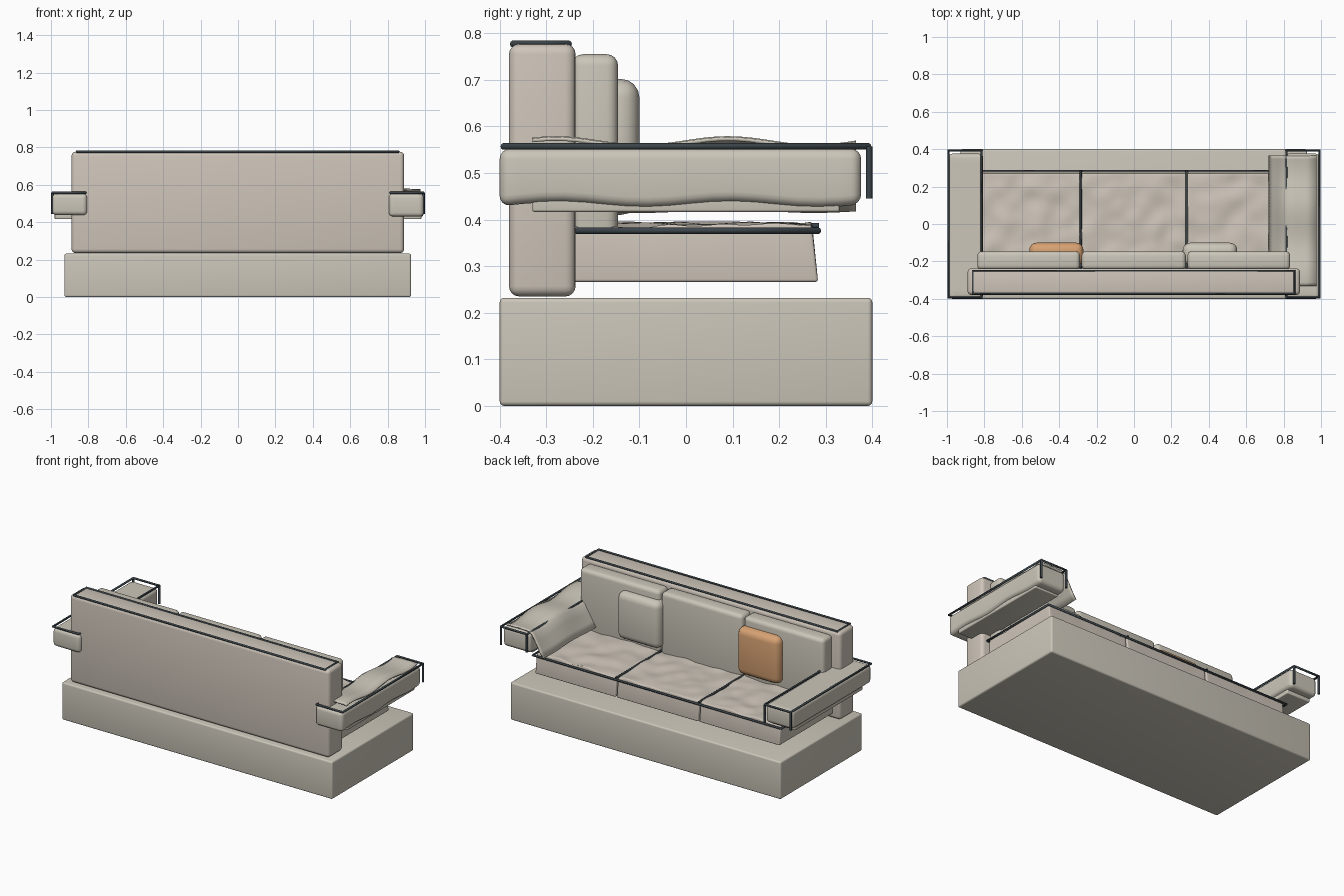
import bpy
import bmesh
import math
from mathutils import Vector, noise

cube = bpy.data.objects.get("Cube")
if cube:
    bpy.data.objects.remove(cube)


def make_material(name, rgb):
    mat = bpy.data.materials.new(name)
    mat.use_nodes = True
    color = (*rgb, 1)
    mat.diffuse_color = color
    bsdf = next(n for n in mat.node_tree.nodes if n.type == 'BSDF_PRINCIPLED')
    bsdf.inputs["Base Color"].default_value = color
    return mat


BEIGE = make_material("beige_fabric", (0.60, 0.565, 0.485))
WARM = make_material("warm_beige_fabric", (0.62, 0.56, 0.49))
ORANGE = make_material("orange_fabric", (0.68, 0.36, 0.17))
DARK = make_material("dark_piping", (0.045, 0.06, 0.07))


def finish(name, bm, mat):
    bmesh.ops.recalc_face_normals(bm, faces=bm.faces[:])
    mesh = bpy.data.meshes.new(name)
    bm.to_mesh(mesh)
    bm.free()
    mesh.materials.append(mat)
    obj = bpy.data.objects.new(name, mesh)
    bpy.context.collection.objects.link(obj)
    bpy.ops.object.select_all(action='DESELECT')
    obj.select_set(True)
    bpy.context.view_layer.objects.active = obj
    bpy.ops.object.shade_smooth_by_angle(angle=math.radians(40))
    return obj


def rounded_box(name, x, y, z, radius, mat, shape=None, cuts=0):
    """Bevelled box between (min, max) pairs, optionally cut and reshaped."""
    bm = bmesh.new()
    bmesh.ops.create_cube(bm, size=1)
    lo = Vector((x[0], y[0], z[0]))
    size = Vector((x[1], y[1], z[1])) - lo
    for v in bm.verts:
        v.co = Vector([lo[i] + (v.co[i] + 0.5) * size[i] for i in range(3)])
    bmesh.ops.bevel(bm, geom=bm.edges[:], offset=radius, segments=4,
                    profile=0.5, affect='EDGES')
    # slice evenly along the horizontal axes
    for axis in range(2):
        for k in range(1, cuts + 1):
            point = lo.copy()
            point[axis] += size[axis] * k / (cuts + 1)
            normal = Vector((0, 0, 0))
            normal[axis] = 1
            bmesh.ops.bisect_plane(bm, geom=bm.verts[:] + bm.edges[:] + bm.faces[:],
                                   plane_co=point, plane_no=normal)
    if shape:
        for v in bm.verts:
            shape(v.co)
    return finish(name, bm, mat)


def piping(name, points, closed=True, radius=0.007):
    curve = bpy.data.curves.new(name, 'CURVE')
    curve.dimensions = '3D'
    curve.bevel_depth = radius
    curve.bevel_resolution = 2
    curve.use_fill_caps = True
    spline = curve.splines.new('POLY')
    spline.points.add(len(points) - 1)
    for p, co in zip(spline.points, points):
        p.co = (*co, 1)
    spline.use_cyclic_u = closed
    curve.materials.append(DARK)
    obj = bpy.data.objects.new(name, curve)
    bpy.context.collection.objects.link(obj)


def ring(name, x, y, z):
    piping(name, [(x[0], y[0], z), (x[1], y[0], z), (x[1], y[1], z), (x[0], y[1], z)])


# Base and back panel
rounded_box("base", (-0.928, 0.925), (-0.4, 0.4), (0, 0.232), 0.01, BEIGE)
rounded_box("back_panel", (-0.89, 0.888), (-0.38, -0.237), (0.235, 0.777), 0.022, WARM)
ring("back_piping", (-0.862, 0.858), (-0.373, -0.25), 0.777)


# Seat cushions: tapered sides, lightly wrinkled top
def seat_shape(co):
    if co.z > 0.33:
        if co.y > 0.2:
            co.y -= 0.012
        if co.z > 0.38:
            co.z += 0.012 * noise.noise(co * 11) - 0.002


# Each section holds a seat cushion and a back cushion
sections = {"right": (-0.838, -0.289), "middle": (-0.28, 0.277), "left": (0.286, 0.835)}
for side, span in sections.items():
    rounded_box(side + "_seat_cushion", span, (-0.25, 0.283), (0.266, 0.39), 0.006,
                WARM, seat_shape, cuts=24)
    rounded_box(side + "_back_cushion", span, (-0.245, -0.146), (0.357, 0.755), 0.024, BEIGE)

# Seat piping and seams between cushions
ring("seat_piping", (-0.85, 0.85), (-0.235, 0.285), 0.376)
for side, x in (("right", -0.285), ("left", 0.281)):
    piping(side + "_seat_seam", [(x, -0.235, 0.387), (x, 0.285, 0.387)], False, 0.006)

# Throw pillows
rounded_box("orange_pillow", (-0.56, -0.27), (-0.22, -0.1), (0.41, 0.702), 0.04, ORANGE)
rounded_box("beige_pillow", (0.26, 0.552), (-0.22, -0.1), (0.41, 0.702), 0.04, BEIGE)


# Arms, the left one with a rippled underside
def arm_ripple(co):
    if co.z < 0.48:
        co.z -= 0.006 + 0.006 * math.cos((co.y + 0.09) * 17)


for side, s in (("right", -1), ("left", 1)):
    span = sorted((s * 0.806, s * 0.993))
    rounded_box(side + "_arm", span, (-0.4, 0.376), (0.438, 0.552), 0.022, BEIGE,
                arm_ripple if s > 0 else None, cuts=16)
    rounded_box(side + "_arm_underside", sorted((s * 0.82, s * 0.98)), (-0.33, 0.33),
                (0.416, 0.46), 0.006, BEIGE)
    edges = sorted((s * 0.815, s * 0.992))
    ring(side + "_arm_piping", edges, (-0.393, 0.393), 0.557)
    for label, x in zip(("a", "b"), edges):
        piping(side + "_arm_front_piping_" + label,
               [(x, 0.393, 0.445), (x, 0.393, 0.557)], False)

# Throw blanket over the left arm, falling to the inside
profile = [(0.722, 0.42), (0.745, 0.455), (0.775, 0.51), (0.80, 0.55), (0.82, 0.563),
           (0.86, 0.566), (0.92, 0.566), (0.975, 0.564)]
bm = bmesh.new()
rows = []
steps = 40
for i in range(steps + 1):
    y = -0.33 + 0.695 * i / steps
    wave = 0.009 * math.cos((y - 0.09) * 17)
    rows.append([bm.verts.new((x, y, z + wave * (1 if z > 0.5 else 0.4)))
                 for x, z in profile])
for a, b in zip(rows, rows[1:]):
    for k in range(len(profile) - 1):
        bm.faces.new((a[k], a[k + 1], b[k + 1], b[k]))
blanket = finish("throw_blanket", bm, BEIGE)
thickness = blanket.modifiers.new("Thickness", 'SOLIDIFY')
thickness.thickness = 0.008
thickness.offset = 0
